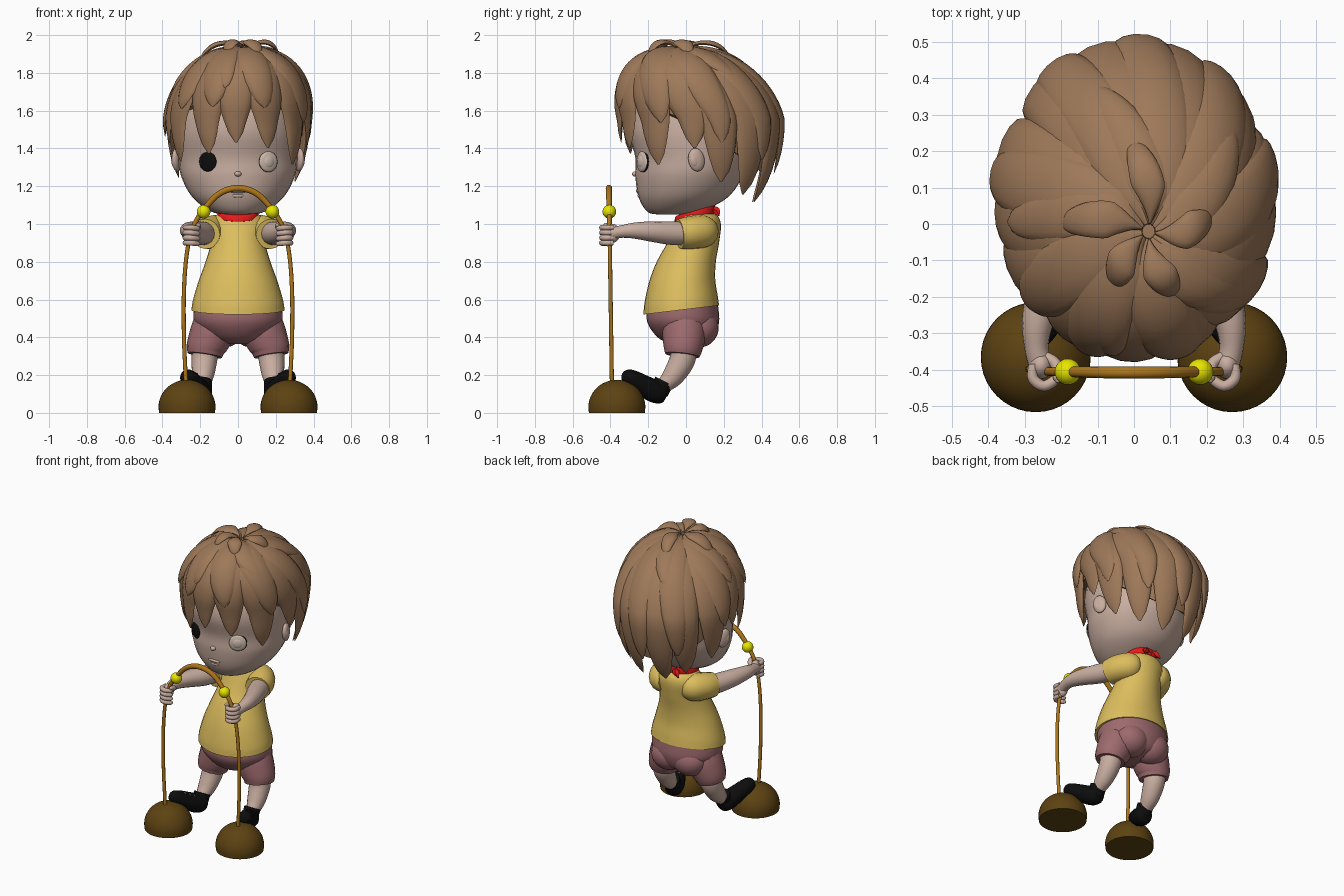
import bpy, bmesh, random
from math import sin, cos, pi, radians
from mathutils import Vector, Matrix, Euler

random.seed(4)
if "Cube" in bpy.data.objects:
    bpy.data.objects.remove(bpy.data.objects["Cube"])


def material(name, *rgb):
    mat = bpy.data.materials.new(name)
    mat.use_nodes = True
    mat.diffuse_color = (*rgb, 1)
    mat.node_tree.nodes["Principled BSDF"].inputs["Base Color"].default_value = (*rgb, 1)
    return mat


HAIR = material("hair brown", .34, .19, .1)
SKIN = material("skin", .58, .42, .35)
SHIRT = material("shirt yellow", .72, .51, .11)
SHORTS = material("shorts mauve", .34, .145, .155)
DOME = material("dome dark brown", .11, .055, .006)
ROPE = material("rope amber", .42, .18, .01)
BEAD = material("bead yellow", .82, .8, 0)
RED = material("scarf red", .8, .01, .01)
BLACK = material("black", .004, .004, .004)
PALE = material("pale cream", .62, .5, .42)


def finish(name, bm, mat):
    """Turn a bmesh into a smooth-shaded object with sharp rims."""
    bmesh.ops.recalc_face_normals(bm, faces=bm.faces)
    mesh = bpy.data.meshes.new(name)
    bm.to_mesh(mesh)
    bm.free()
    mesh.materials.append(mat)
    mesh.polygons.foreach_set("use_smooth", [True] * len(mesh.polygons))
    mesh.set_sharp_from_angle(angle=radians(50))
    obj = bpy.data.objects.new(name, mesh)
    bpy.context.collection.objects.link(obj)


def bridge(name, rings, mat):
    """Skin a stack of closed rings and cap both ends."""
    bm = bmesh.new()
    loops = [[bm.verts.new(p) for p in ring] for ring in rings]
    for a, b in zip(loops, loops[1:]):
        for i in range(len(a)):
            bm.faces.new((a[i - 1], a[i], b[i], b[i - 1]))
    bm.faces.new(loops[0])
    bm.faces.new(loops[-1])
    finish(name, bm, mat)


def curve(rows, steps=5):
    """Catmull-Rom interpolation through rows of numbers."""
    rows = [Vector(r) for r in rows]
    ext = [rows[0] * 2 - rows[1]] + rows + [rows[-1] * 2 - rows[-2]]
    out = []
    for a, b, c, d in zip(ext, ext[1:], ext[2:], ext[3:]):
        for t in (k / steps for k in range(steps)):
            out.append((b * 2 + (c - a) * t + (a * 2 - b * 5 + c * 4 - d) * t * t
                        + (b * 3 - a - c * 3 + d) * t ** 3) / 2)
    return out + [rows[-1]]


def loft(name, rows, mat, sides=32):
    """Rows: height, half width, front y, back y, tilt."""
    rings = []
    for z, rx, front, back, tilt in curve(rows):
        mid, ry = (front + back) / 2, (back - front) / 2
        turn = [2 * pi * k / sides for k in range(sides)]
        rings.append([(rx * cos(a), mid + ry * sin(a), z + tilt * ry * sin(a)) for a in turn])
    bridge(name, rings, mat)


def tube(name, rows, mat, side=1, ref=(1, 0, 0), sides=16):
    """Rows: x, y, z, radius; side -1 mirrors it."""
    rows = curve(rows)
    pts = [Vector((r[0] * side, r[1], r[2])) for r in rows]
    rings = []
    for i, p in enumerate(pts):
        along = (pts[min(i + 1, len(pts) - 1)] - pts[max(i - 1, 0)]).normalized()
        u = along.cross(Vector(ref)).normalized()
        v = along.cross(u)
        turn = [2 * pi * k / sides for k in range(sides)]
        rings.append([p + (u * cos(a) + v * sin(a)) * rows[i][3] for a in turn])
    bridge(name, rings, mat)


def ball(name, loc, radii, mat, rot=(0, 0, 0)):
    bm = bmesh.new()
    bmesh.ops.create_uvsphere(bm, u_segments=24, v_segments=14, radius=1)
    spin = Euler([radians(r) for r in rot]).to_matrix().to_4x4()
    bm.transform(Matrix.Translation(loc) @ spin @ Matrix.Diagonal((*radii, 1)))
    finish(name, bm, mat)


# Head, neck and face
loft("head", [(1.05, .06, -.15, 0, 0), (1.065, .14, -.205, .08, 0), (1.14, .24, -.25, .22, 0),
              (1.25, .3, -.268, .3, 0), (1.35, .315, -.268, .33, 0), (1.5, .32, -.3, .34, 0),
              (1.65, .28, -.25, .3, 0), (1.78, .1, -.1, .15, 0)], SKIN)
loft("neck", [(.98, .08, -.03, .13, 0), (1.12, .08, -.03, .13, 0)], SKIN)
ball("nose", (0, -.268, 1.265), (.018, .018, .014), SKIN)
ball("upper_lip", (0, -.252, 1.175), (.045, .014, .012), SKIN)
ball("lower_lip", (0, -.243, 1.15), (.035, .014, .012), SKIN)
ball("right_eye", (-.16, -.228, 1.33), (.052, .014, .052), BLACK, (0, 0, -29))
ball("left_eye_socket", (.16, -.226, 1.33), (.056, .012, .056), BLACK, (0, 0, 29))
ball("left_eye", (.161, -.233, 1.33), (.054, .014, .054), PALE, (0, 0, 29))
ball("left_eye_iris", (.163, -.238, 1.33), (.034, .013, .034), PALE, (0, 0, 29))
for side, word in ((1, "left"), (-1, "right")):
    ball(word + "_ear", (side * .325, .055, 1.34), (.022, .045, .062), SKIN, (12, 0, side * 20))
    ball(word + "_ear_fold", (side * .338, .045, 1.335), (.014, .024, .036), SKIN, (12, 0, side * 20))

# Shirt, shorts and scarf
loft("shirt", [(.545, .247, -.225, .175, .12), (.6, .238, -.22, .168, .1), (.7, .208, -.195, .155, .03),
               (.8, .172, -.155, .158, 0), (.9, .145, -.1, .175, 0), (.99, .15, -.06, .185, 0),
               (1.04, .125, -.04, .17, 0), (1.06, .08, -.02, .13, 0)], SHIRT)
loft("shorts_hips", [(.365, .07, -.08, .08, 0), (.4, .16, -.15, .145, 0), (.48, .23, -.205, .175, 0),
                     (.57, .232, -.205, .17, 0)], SHORTS)
loft("scarf", [(1.03, .09, -.045, .14, .1), (1.035, .108, -.06, .152, .2),
               (1.07, .105, -.055, .152, .3), (1.075, .085, -.04, .14, .3)], RED)
for side in (1, -1):
    tube("scarf_tail", [(.01, .13, 1.07, .012), (.035, .158, 1.07, .022), (.065, .175, 1.045, .004)],
         RED, side, sides=4)

for side, word in ((1, "left"), (-1, "right")):
    # Leg
    tube(word + "_shorts_leg", [(.115, -.01, .5, .11), (.14, -.01, .42, .115),
                                (.168, -.015, .35, .105), (.176, -.02, .305, .092)], SHORTS, side)
    ball(word + "_shorts_seat", (side * .08, .065, .45), (.115, .108, .105), SHORTS)
    tube(word + "_leg", [(.172, -.01, .36, .07), (.178, -.02, .28, .068), (.185, -.065, .2, .058),
                         (.19, -.11, .15, .043), (.19, -.135, .12, .03)], SKIN, side)
    tube(word + "_shoe", [(.183, -.1, .095, .01), (.186, -.115, .1, .047), (.2, -.165, .113, .06),
                          (.23, -.23, .148, .055), (.262, -.295, .185, .046),
                          (.275, -.325, .2, .03), (.28, -.335, .205, .005)], BLACK, side)
    tube(word + "_shoe_cuff", [(.19, -.145, .11, .052), (.19, -.115, .168, .052)], BLACK, side)
    for k in range(3):
        ball(word + "_shoe_lace", (side * (.21 + .014 * k), -.195 - .028 * k, .181 + .014 * k),
             (.028, .005, .005), PALE, (0, 0, side * 15))

    # Arm and gripping hand
    tube(word + "_sleeve", [(.07, .1, .965, .07), (.11, .085, .96, .088), (.15, .03, .955, .087),
                            (.172, -.035, .947, .08)], SHIRT, side)
    tube(word + "_arm", [(.165, .02, .95, .06), (.2, -.08, .952, .062), (.24, -.18, .96, .054),
                         (.265, -.27, .965, .043), (.268, -.34, .96, .033),
                         (.258, -.38, .953, .034)], SKIN, side)
    ball(word + "_palm", (side * .256, -.388, .95), (.033, .038, .05), SKIN)
    for k in range(4):
        z = .9 + .027 * k
        tube(word + "_finger", [(.277, -.385, z, .013), (.277, -.425, z, .015), (.247, -.445, z, .015),
                                (.213, -.425, z - .005, .013), (.208, -.41, z - .005, .004)],
             SKIN, side, (0, 0, 1), 10)
    tube(word + "_thumb", [(.25, -.36, .965, .014), (.215, -.385, .98, .016),
                           (.21, -.425, .995, .012), (.212, -.435, 1, .003)], SKIN, side, (0, 0, 1), 10)

    # Dome base and bead
    profile = [(.148, 0)] + [(.151 * cos(a), .03 + .145 * sin(a))
                             for a in (pi / 2 * k / 12 for k in range(12))] + [(.002, .175)]
    bridge(word + "_dome", [[(side * .27 + r * cos(2 * pi * k / 40), -.366 + r * sin(2 * pi * k / 40), z)
                             for k in range(40)] for r, z in profile], DOME)
    ball(word + "_bead", (side * .182, -.406, 1.065), (.036, .036, .036), BEAD)

# Rope arching from dome to dome
half = [(.275, .15, .011), (.286, .4, .011), (.286, .65, .011), (.27, .85, .011), (.238, .98, .012),
        (.185, 1.07, .014), (.1, 1.16, .016)]
rows = [(-x, -.39 - .015 * z, z, r) for x, z, r in half] + [(0, -.408, 1.19, .017)]
tube("rope", rows + [(-r[0], *r[1:]) for r in reversed(rows[:-1])], ROPE, ref=(0, 1, 0), sides=12)


# Hair: a cap and overlapping locks laid over one egg-shaped scalp
def scalp(polar, turn, height):
    grow = 1 + height / .4
    lean, drop = max(0, cos(polar)), .36 if cos(polar) > 0 else .6
    reach = grow * sin(polar) ** .9
    return Vector((.04 * lean + .355 * reach * cos(turn),
                   .07 - .09 * lean + .4 * reach * sin(turn),
                   1.55 + drop * cos(polar) * (grow if cos(polar) > 0 else 1)))


def lock(name, turn, end, width, lift=0., swirl=14., thick=.045, arch=0., flick=.02):
    """A leaf-shaped lock from the crown to a pointed tip."""
    rings, steps, sides = [], 20, 14
    for j in range(steps + 1):
        t = j / steps
        polar = radians(2 + (end - 2) * t)
        mid = radians(turn - swirl * (1 - t) ** 1.3)
        size = 1.9 * (t + .02) ** .5 * (1.002 - t) ** .62
        ring = []
        for k in range(sides):
            a = 2 * pi * k / sides
            rise = sin(a) if sin(a) > 0 else .5 * sin(a)
            spread = width * size * cos(a) / (.4 * max(sin(polar), .25))
            ring.append(scalp(polar, mid + spread,
                              lift + thick * size * rise + arch * sin(pi * t) + flick * t ** 3))
        rings.append(ring)
    bridge(name, rings, HAIR)


cap = []
for j in range(1, 25):
    turns = [2 * pi * k / 48 for k in range(48)]
    cap.append([scalp(radians(94 + 25 * sin(a)) * j / 24, a, -.01) for a in turns])
bridge("hair_cap", cap, HAIR)

# Broad outer locks: fringe, sideburns, behind the ears, nape
for turn, end in ((-90, 103), (-62, 106), (-32, 113), (-6, 103),
                  (18, 122), (44, 131), (72, 136)):
    for mirrored in (False, True):
        if not (mirrored and turn == -90):
            lock("hair_long_lock", (180 - turn if mirrored else turn) + random.uniform(-3, 3),
                 end + random.uniform(-2, 2), .138, swirl=random.uniform(8, 22))

# Shorter overlapping layers
for k in range(9):
    turn = 40 * k + 12 + random.uniform(-6, 6)
    lock("hair_middle_lock", turn, 96 + 19 * sin(radians(turn)) + random.uniform(-5, 5),
         .115, .012, random.uniform(15, 32), .042, flick=.03)
for k in range(5):
    lock("hair_top_lock", 72 * k + 40, random.uniform(55, 70), .085, .018, 30, .036, flick=.025)

# Curling crown tufts
for turn, end in ((178, 36), (8, 26), (-65, 26), (100, 32), (235, 24)):
    lock("hair_tuft", turn, end, .045, .03, 20, .022, .036, 0)
